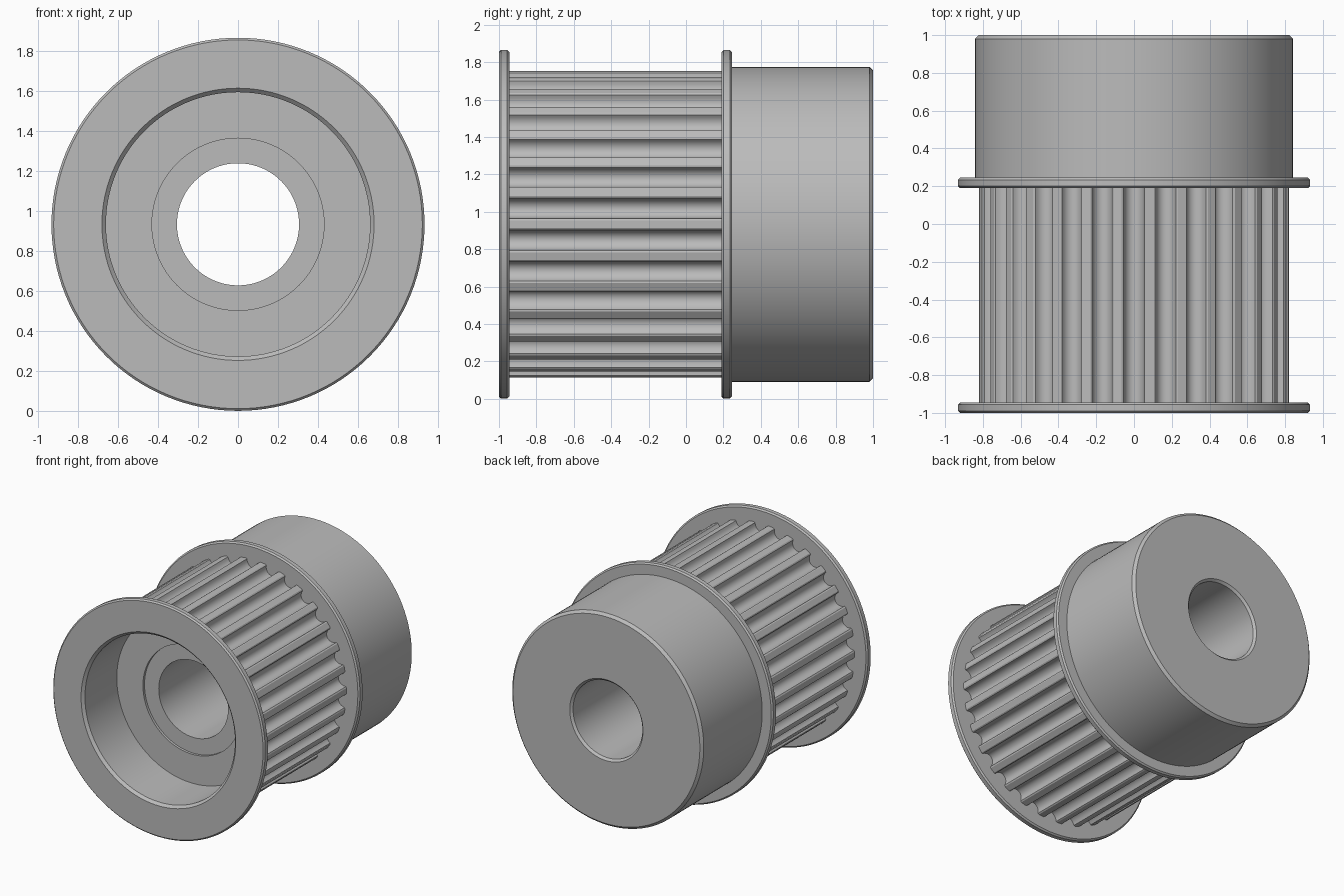
import bpy
import math

if "Cube" in bpy.data.objects:
    bpy.data.objects.remove(bpy.data.objects["Cube"])

AXIS_Z = 0.933          # height of the pulley axis, which runs along y
SEGMENTS = 128
TEETH = 30

metal = bpy.data.materials.new("grey_metal")
metal.diffuse_color = (0.5, 0.5, 0.5, 1)
metal.use_nodes = True
metal.node_tree.nodes["Principled BSDF"].inputs["Base Color"].default_value = metal.diffuse_color


def add_object(name, verts, faces):
    mesh = bpy.data.meshes.new(name)
    mesh.from_pydata(verts, [], faces)
    mesh.materials.append(metal)
    obj = bpy.data.objects.new(name, mesh)
    bpy.context.collection.objects.link(obj)
    bpy.context.view_layer.objects.active = obj
    obj.select_set(True)
    bpy.ops.object.shade_smooth_by_angle(angle=math.radians(28))
    obj.select_set(False)
    return obj


def polar(r, a, y):
    return (r * math.cos(a), y, AXIS_Z + r * math.sin(a))


def skin(name, rings):
    """Join equal rings of points, listed from the front outer side on."""
    n = len(rings[0])
    faces = []
    for k in range(len(rings) - 1):
        for i in range(n):
            j = (i + 1) % n
            faces.append((k * n + i, (k + 1) * n + i,
                          (k + 1) * n + j, k * n + j))
    return add_object(name, [p for ring in rings for p in ring], faces)


def lathe(name, profile):
    """Revolve (radius, y) points around the pulley axis."""
    return skin(name, [[polar(r, 2 * math.pi * i / SEGMENTS, y)
                        for i in range(SEGMENTS)] for r, y in profile])


# Flanges: thin discs with a small edge chamfer
def flange(name, y0, y1, inner_front, inner_back, r=0.932, c=0.011):
    lathe(name, [(inner_front, y0), (r - c, y0), (r, y0 + c),
                 (r, y1 - c), (r - c, y1), (inner_back, y1)])


flange("front_flange", -1.0, -0.945, 0.68, 0.73)
flange("rear_flange", 0.19, 0.245, 0.73, 0.83)

# Hub, through bore and stepped front recess
lathe("hub_and_bore", [
    (0.842, 0.24), (0.842, 0.98), (0.822, 1.0),
    (0.322, 1.0), (0.305, 0.983),
    (0.305, -0.56), (0.43, -0.56), (0.43, -0.58),
    (0.66, -0.58), (0.66, -0.98), (0.68, -1.0)])

# Toothed rim: narrow teeth with rounded grooves between them
OUTER, DEPTH = 0.822, 0.068
PITCH = 2 * math.pi / TEETH
HALF_GROOVE = 0.32 * PITCH
STEPS = 12
outline = []
for t in range(TEETH):
    middle = (t + 0.5) * PITCH
    # Tooth tip edges are eased into the groove by a small corner
    outline.append((OUTER, middle - HALF_GROOVE - 0.012))
    for s in range(STEPS + 1):
        u = math.cos(math.pi * (1 - s / STEPS))
        drop = 0.006 + (DEPTH - 0.006) * math.sin(math.pi * s / STEPS) ** 0.9
        outline.append((OUTER - drop, middle + HALF_GROOVE * u))
    outline.append((OUTER, middle + HALF_GROOVE + 0.012))
skin("toothed_rim", [[polar(r, a, y) for r, a in outline]
                     for y in (-0.95, 0.195)])
